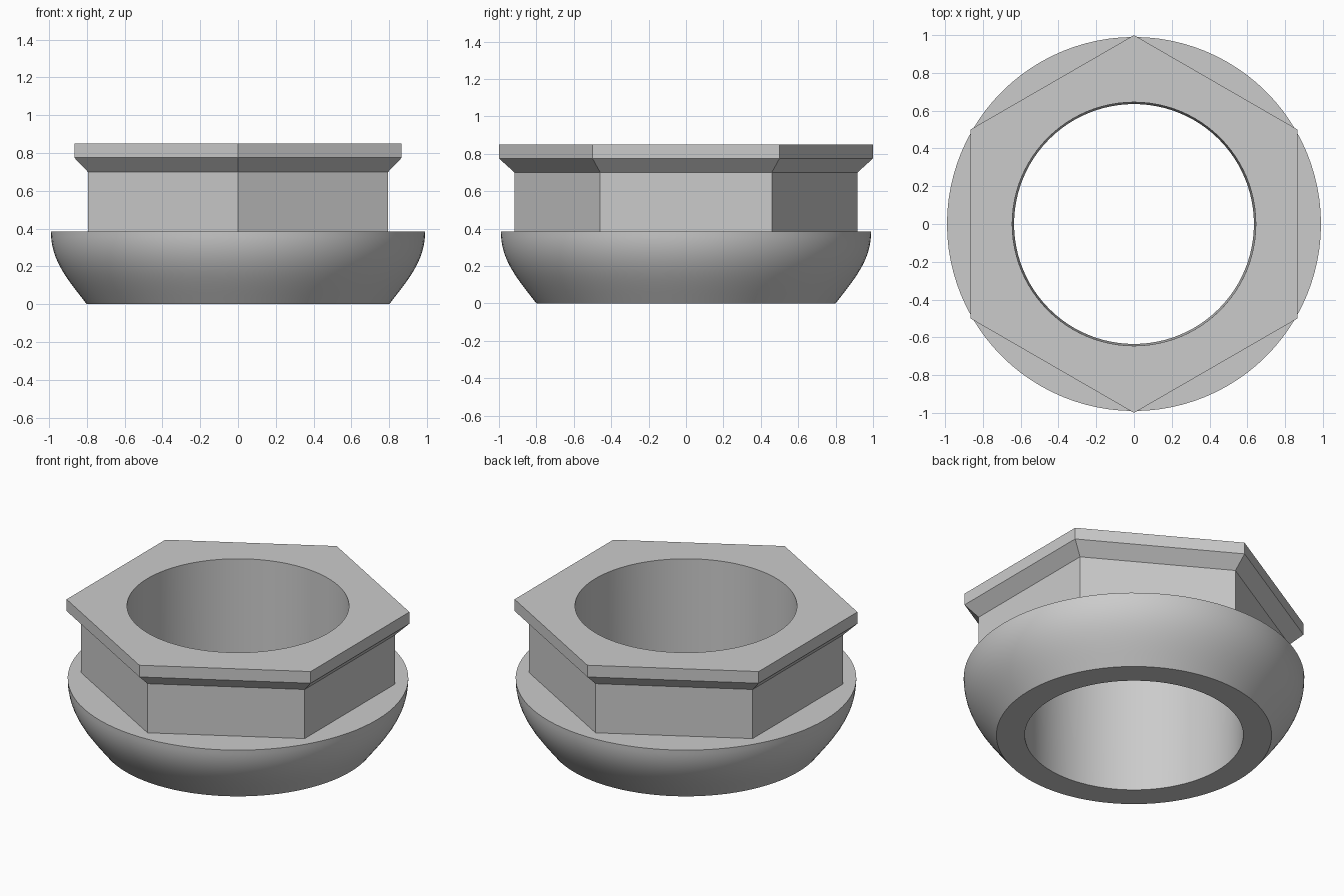
import bpy
import bmesh
from math import cos, sin, pi, radians
from mathutils import Vector
from mathutils.geometry import interpolate_bezier

if "Cube" in bpy.data.objects:
    bpy.data.objects.remove(bpy.data.objects["Cube"], do_unlink=True)

SEGMENTS = 96  # a multiple of 12, so that points land on the hexagon corners

steel = bpy.data.materials.new("plain grey")
steel.use_nodes = True
steel.diffuse_color = (0.6, 0.6, 0.6, 1)
steel.node_tree.nodes["Principled BSDF"].inputs["Base Color"].default_value = (0.6, 0.6, 0.6, 1)


def circle(radius, angle):
    return radius


def hexagon(radius, angle):
    # corners point along +y and -y
    from_middle = (angle + pi / 6) % (pi / 3) - pi / 6
    return radius * cos(pi / 6) / cos(from_middle)


def ring(bm, shape, radius, z):
    verts = []
    for i in range(SEGMENTS):
        a = 2 * pi * i / SEGMENTS
        r = shape(radius, a)
        verts.append(bm.verts.new((r * cos(a), r * sin(a), z)))
    return verts


def closed_loft(name, sections):
    bm = bmesh.new()
    rings = [ring(bm, *s) for s in sections]
    for low, high in zip(rings, rings[1:] + rings[:1]):
        for i in range(SEGMENTS):
            j = (i + 1) % SEGMENTS
            bm.faces.new((low[i], low[j], high[j], high[i]))
    bmesh.ops.recalc_face_normals(bm, faces=bm.faces)
    mesh = bpy.data.meshes.new(name)
    bm.to_mesh(mesh)
    bm.free()
    mesh.materials.append(steel)
    obj = bpy.data.objects.new(name, mesh)
    bpy.context.collection.objects.link(obj)
    bpy.ops.object.select_all(action="DESELECT")
    bpy.context.view_layer.objects.active = obj
    obj.select_set(True)
    bpy.ops.object.shade_smooth_by_angle(angle=radians(25))
    return obj


# Rounded collar: a bowl-shaped curve from the foot up to the rim
bowl = interpolate_bezier(Vector((0.8, 0, 0)), Vector((0.9, 0, 0.13)),
                          Vector((0.99, 0, 0.23)), Vector((0.99, 0, 0.385)), 17)
collar = [(circle, p.x, p.z) for p in bowl]

# Hexagonal neck flaring out to a thin hexagonal flange
head = [(hexagon, 0.917, 0.385), (hexagon, 0.917, 0.7),
        (hexagon, 1.0, 0.775), (hexagon, 1.0, 0.85)]

# Slightly tapered through bore
bore = [(circle, 0.645, 0.85), (circle, 0.635, 0)]

closed_loft("hex_bushing", collar + head + bore)
